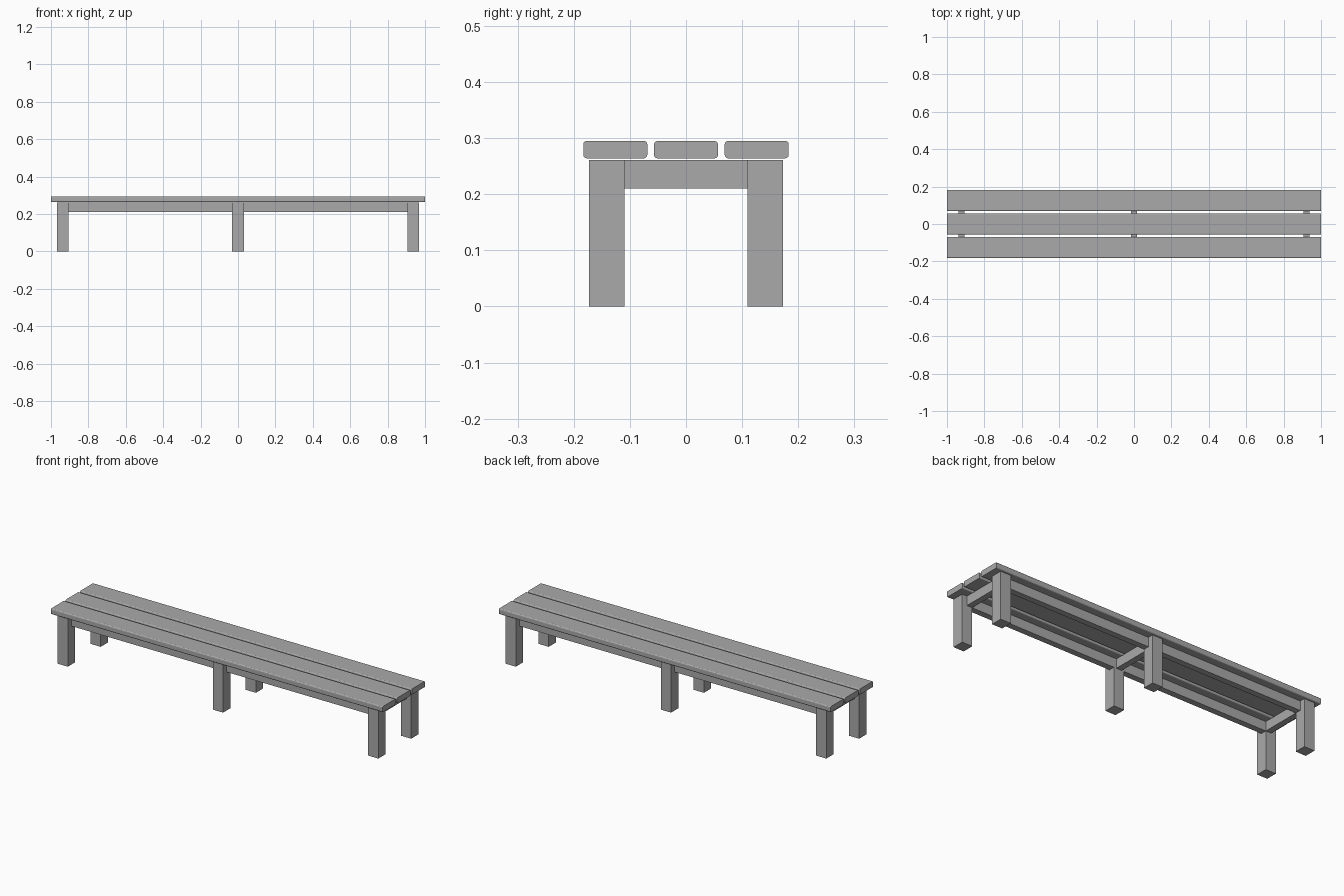
import bpy
import bmesh

cube = bpy.data.objects.get("Cube")
if cube:
    bpy.data.objects.remove(cube, do_unlink=True)

# One plain grey for the whole bench
grey = bpy.data.materials.new("bench_grey")
grey.use_nodes = True
colour = (0.4, 0.4, 0.4, 1)
grey.diffuse_color = colour
grey.node_tree.nodes["Principled BSDF"].inputs["Base Color"].default_value = colour


def box(name, low, high, round_edges=0):
    """Box between two corners, optionally rounding the edges that run along x."""
    bm = bmesh.new()
    bmesh.ops.create_cube(bm, size=1)
    for v in bm.verts:
        v.co = [(a + b) / 2 + c * (b - a) for a, b, c in zip(low, high, v.co)]
    if round_edges:
        long_edges = [e for e in bm.edges
                      if abs(e.verts[0].co.x - e.verts[1].co.x) > 0.1]
        bmesh.ops.bevel(bm, geom=long_edges, offset=round_edges, segments=3,
                        profile=0.5, affect='EDGES')
    mesh = bpy.data.meshes.new(name)
    bm.to_mesh(mesh)
    bm.free()
    mesh.materials.append(grey)
    obj = bpy.data.objects.new(name, mesh)
    bpy.context.collection.objects.link(obj)
    return obj


LEG_TOP, RAIL_BOTTOM = 0.261, 0.21
LEG_IN, LEG_OUT = 0.11, 0.173
HALF_LEG, LEG_X = 0.031, 0.936
RAIL = 0.033

# Seat slats
for label, y in (("front", -0.126), ("middle", 0), ("back", 0.126)):
    box(f"seat_slat_{label}", (-1, y - 0.057, 0.264), (1, y + 0.057, 0.295), 0.006)

for row, side in (("front", -1), ("back", 1)):
    # Legs
    for label, x in (("right", -LEG_X), ("middle", 0), ("left", LEG_X)):
        y0, y1 = sorted((side * LEG_IN, side * LEG_OUT))
        box(f"{row}_leg_{label}", (x - HALF_LEG, y0, 0), (x + HALF_LEG, y1, LEG_TOP))
    # Long rails between legs, flush with their inner faces
    for label, end in (("right", -1), ("left", 1)):
        x0, x1 = sorted((end * HALF_LEG, end * (LEG_X - HALF_LEG)))
        y0, y1 = sorted((side * LEG_IN, side * (LEG_IN + RAIL)))
        box(f"{row}_rail_{label}", (x0, y0, RAIL_BOTTOM), (x1, y1, LEG_TOP))

# Cross rails joining each pair of legs
end_x = LEG_X - HALF_LEG + RAIL / 2
for label, x in (("right", -end_x), ("middle", 0), ("left", end_x)):
    box(f"cross_rail_{label}", (x - RAIL / 2, -LEG_IN, RAIL_BOTTOM),
        (x + RAIL / 2, LEG_IN, LEG_TOP))
